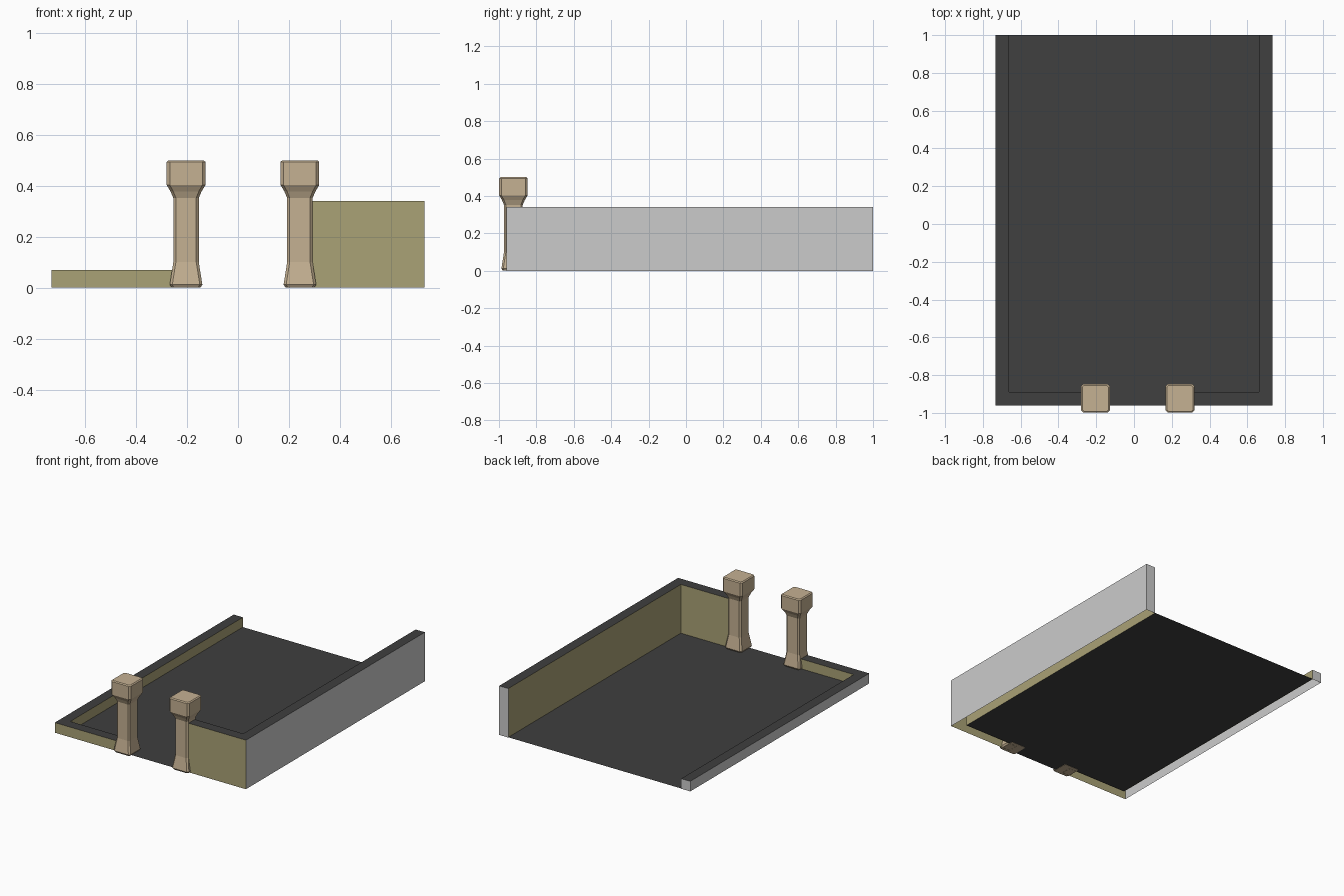
import bpy, bmesh

if "Cube" in bpy.data.objects:
    bpy.data.objects.remove(bpy.data.objects["Cube"])


def material(name, rgb):
    m = bpy.data.materials.new(name)
    m.diffuse_color = (*rgb, 1)
    m.use_nodes = True
    m.node_tree.nodes["Principled BSDF"].inputs["Base Color"].default_value = m.diffuse_color
    return m


OLIVE = material("olive", (0.40, 0.36, 0.18))
DARK = material("dark_top", (0.05, 0.05, 0.05))
STONE = material("stone", (0.56, 0.44, 0.29))

X0, X1, Y0, Y1 = -0.733, 0.733, -0.96, 1.0   # outer footprint
T = 0.07                                     # wall thickness
GAP_L, GAP_R = -0.204, 0.243                 # gateway post centres


def finish(bm, name, mats):
    me = bpy.data.meshes.new(name)
    bm.to_mesh(me)
    bm.free()
    for m in mats:
        me.materials.append(m)
    ob = bpy.data.objects.new(name, me)
    bpy.context.collection.objects.link(ob)
    return ob


def wall(name, side_x, gate_x, height):
    """L-shaped wall, open underneath: side run plus front return to the gate."""
    s = 1 if side_x > 0 else -1
    inner = side_x - s * T
    plan = [(gate_x, Y0), (side_x, Y0), (side_x, Y1),
            (inner, Y1), (inner, Y0 + T), (gate_x, Y0 + T)]
    slots = [0, 2, 2, 0, 0, 0]               # 0 olive, 1 dark, 2 plain grey
    bm = bmesh.new()
    low = [bm.verts.new((x, y, 0)) for x, y in plan]
    top = [bm.verts.new((x, y, height)) for x, y in plan]
    for i, slot in enumerate(slots):
        j = (i + 1) % len(plan)
        quad = [low[i], low[j], top[j], top[i]]
        f = bm.faces.new(quad if s > 0 else quad[::-1])
        f.material_index = slot
    # top in two quads, mitred at the corner
    for ids in ((0, 1, 4, 5), (1, 2, 3, 4)):
        loop = [top[i] for i in ids]
        f = bm.faces.new(loop if s > 0 else loop[::-1])
        f.material_index = 1
    return finish(bm, name, [OLIVE, DARK, None])


def post(name, cx, cy=-0.923):
    """Chamfered square post lofted through (z, half width, corner chamfer)."""
    rings = [(0.001, 0.057, 0.009), (0.012, 0.064, 0.010), (0.10, 0.050, 0.010),
             (0.352, 0.050, 0.010), (0.378, 0.061, 0.011), (0.403, 0.076, 0.012),
             (0.494, 0.076, 0.012), (0.50, 0.069, 0.009)]
    bm = bmesh.new()
    loops = []
    for z, h, c in rings:
        k = h - c
        pts = [(h, -k), (h, k), (k, h), (-k, h), (-h, k), (-h, -k), (-k, -h), (k, -h)]
        loops.append([bm.verts.new((cx + x, cy + y, z)) for x, y in pts])
    for a, b in zip(loops, loops[1:]):
        for i in range(8):
            j = (i + 1) % 8
            bm.faces.new((a[i], a[j], b[j], b[i]))
    bm.faces.new(loops[0][::-1])
    bm.faces.new(loops[-1])
    return finish(bm, name, [STONE])


# Floor with a tongue running out through the gateway
bm = bmesh.new()
outline = [(X0 + T, Y0 + T), (GAP_L, Y0 + T), (GAP_L, Y0), (GAP_R, Y0),
           (GAP_R, Y0 + T), (X1 - T, Y0 + T), (X1 - T, Y1), (X0 + T, Y1)]
bm.faces.new([bm.verts.new((x, y, 0.002)) for x, y in outline])
finish(bm, "floor", [DARK])

# Low wall on the left, tall wall on the right
wall("low_wall", X0, GAP_L, 0.07)
wall("tall_wall", X1, GAP_R, 0.34)

# Gate posts
post("gate_post_left", GAP_L)
post("gate_post_right", GAP_R)
